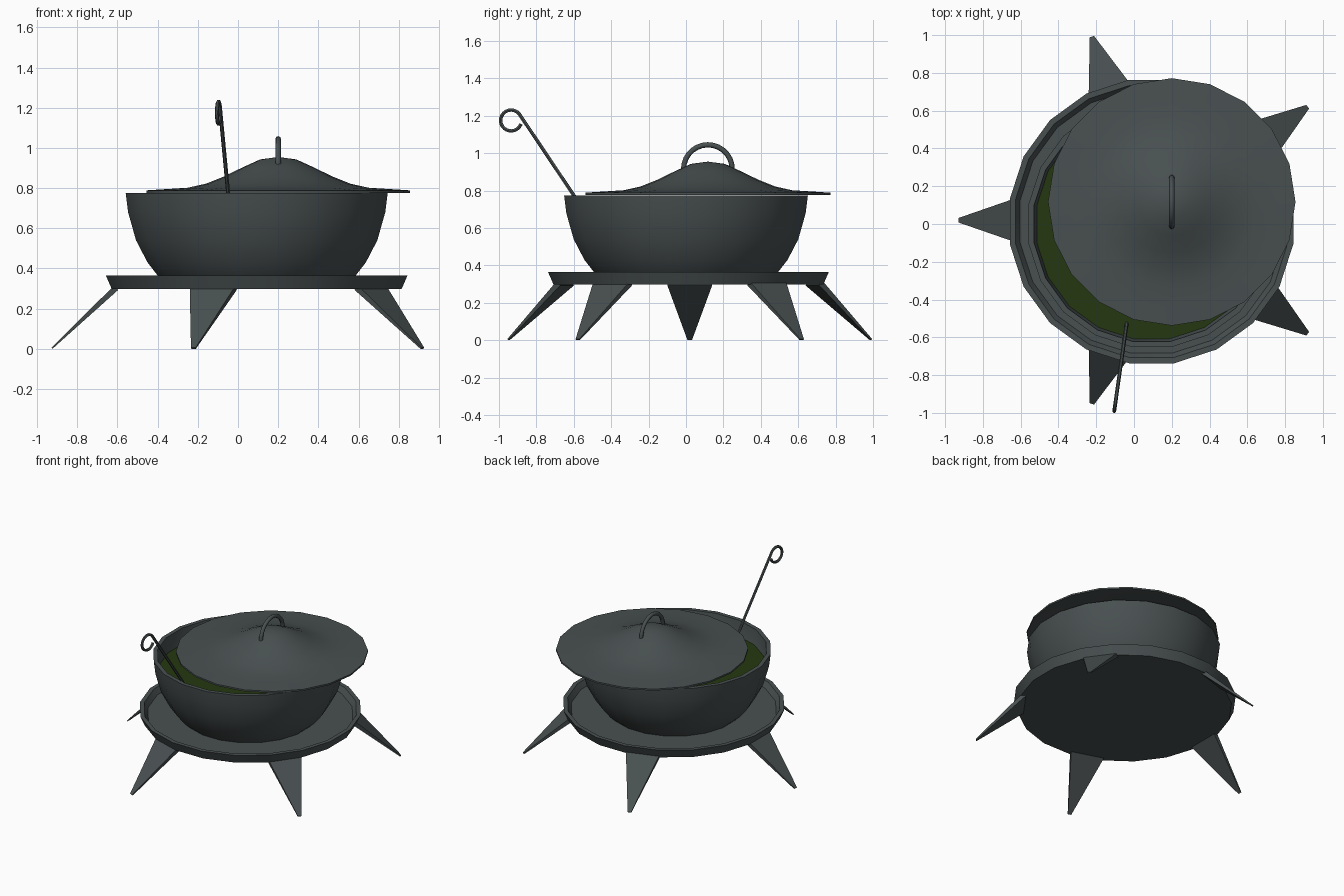
import bpy, bmesh, math
from mathutils import Vector

if "Cube" in bpy.data.objects:
    bpy.data.objects.remove(bpy.data.objects["Cube"])


def material(name, rgb):
    m = bpy.data.materials.new(name)
    m.diffuse_color = (*rgb, 1)
    m.use_nodes = True
    m.node_tree.nodes["Principled BSDF"].inputs["Base Color"].default_value = m.diffuse_color
    return m


IRON = material("dark iron", (0.066, 0.08, 0.081))
SOUP = material("green soup", (0.018, 0.039, 0.005))


def finish(name, bm, mat, angle=35):
    bmesh.ops.recalc_face_normals(bm, faces=bm.faces)
    me = bpy.data.meshes.new(name)
    bm.to_mesh(me)
    bm.free()
    ob = bpy.data.objects.new(name, me)
    bpy.context.collection.objects.link(ob)
    me.materials.append(mat)
    bpy.ops.object.select_all(action='DESELECT')
    ob.select_set(True)
    bpy.context.view_layer.objects.active = ob
    bpy.ops.object.shade_smooth_by_angle(angle=math.radians(angle))
    return ob


def lathe(name, profile, centre, mat, offset=0.0, n=20):
    """Revolve (radius, z) points; a radius of 0 becomes a single pole."""
    bm = bmesh.new()
    rings = []
    for r, z in profile:
        if r == 0:
            rings.append([bm.verts.new((*centre, z))] * n)
        else:
            angs = [offset + math.tau * i / n for i in range(n)]
            rings.append([bm.verts.new((centre[0] + r * math.cos(a),
                                        centre[1] + r * math.sin(a), z)) for a in angs])
    for a, b in zip(rings, rings[1:]):
        for i in range(n):
            j = (i + 1) % n
            bm.faces.new(list(dict.fromkeys((a[i], a[j], b[j], b[i]))))
    return finish(name, bm, mat)


def tube(name, pts, radius, sides=8):
    """Sweep a round bar along a path lying in one vertical plane."""
    pts = [Vector(p) for p in pts]
    side = None
    for p in pts[2:]:
        c = (pts[1] - pts[0]).cross(p - pts[0])
        if c.length > 1e-4:
            side = c.normalized()
    bm = bmesh.new()
    rings = []
    for i, p in enumerate(pts):
        t = (pts[min(i + 1, len(pts) - 1)] - pts[max(i - 1, 0)]).normalized()
        up = side.cross(t)
        rings.append([bm.verts.new(p + radius * (math.cos(a) * side + math.sin(a) * up))
                      for a in (math.tau * k / sides for k in range(sides))])
    for a, b in zip(rings, rings[1:]):
        for k in range(sides):
            j = (k + 1) % sides
            bm.faces.new((a[k], a[j], b[j], b[k]))
    bm.faces.new(rings[0])
    bm.faces.new(rings[-1])
    return finish(name, bm, IRON, 50)


HALF = math.radians(9)

# Shallow tray under the pot
lathe("tray", [(0, 0.297), (0.73, 0.297), (0.76, 0.365), (0.73, 0.365),
               (0.705, 0.325), (0, 0.325)], (0.093, 0.013), IRON, HALF)

# Open bowl-shaped pot
lathe("pot", [(0, 0.32), (0.45, 0.32), (0.495, 0.36), (0.55, 0.43), (0.608, 0.54),
              (0.648, 0.68), (0.66, 0.775), (0.63, 0.775), (0.62, 0.68), (0.58, 0.55),
              (0.46, 0.37), (0, 0.36)], (0.093, 0.0), IRON, HALF)

# Soup surface
lathe("soup", [(0, 0.665), (0.618, 0.665), (0.58, 0.56), (0, 0.56)], (0.093, 0.0), SOUP, HALF)

# Lid, pushed off-centre
LID = (0.2, 0.117)
lathe("lid", [(0, 0.955), (0.09, 0.943), (0.18, 0.902), (0.27, 0.858), (0.36, 0.822),
              (0.45, 0.802), (0.56, 0.795), (0.655, 0.789), (0.655, 0.777), (0.45, 0.785),
              (0.27, 0.84), (0.09, 0.925), (0, 0.937)], LID, IRON)

# Arched lid handle
tube("lid_handle", [(LID[0], LID[1] + 0.13 * math.cos(a), 0.915 + 0.13 * math.sin(a))
                    for a in (math.pi * (k - 1) / 14 for k in range(17))], 0.014)

# Ladle: straight stem and a curled end, in one slanted plane
path = [(-0.43, 0.51), (-0.6, 0.775)]
for k in range(21):
    a = math.radians(26 + 314 * k / 20)
    path.append((-0.935 + 0.056 * math.cos(a), 1.175 + 0.056 * math.sin(a)))
tube("ladle", [(-0.035 + 0.142 * (y + 0.5), y, z) for y, z in path], 0.010, 6)

# Five splayed spike legs
for k in range(5):
    ang = math.pi + math.tau * k / 5
    out = Vector((math.cos(ang), math.sin(ang), 0))
    tan = Vector((-out.y, out.x, 0))
    bm = bmesh.new()
    rings = []
    for r, z, w, th in ((0.71, 0.315, 0.12, 0.03), (1.022, 0.006, 0.012, 0.008)):
        c = Vector((0.093, 0.02, z)) + out * r
        n = (out + Vector((0, 0, 1))).normalized() * th
        rings.append([bm.verts.new(p) for p in
                      (c - tan * w, c + tan * w, c + tan * w - n, c - tan * w - n)])
    for i in range(4):
        j = (i + 1) % 4
        bm.faces.new((rings[0][i], rings[0][j], rings[1][j], rings[1][i]))
    bm.faces.new(rings[0])
    bm.faces.new(rings[1])
    finish(f"leg_{k + 1}", bm, IRON, 30)
